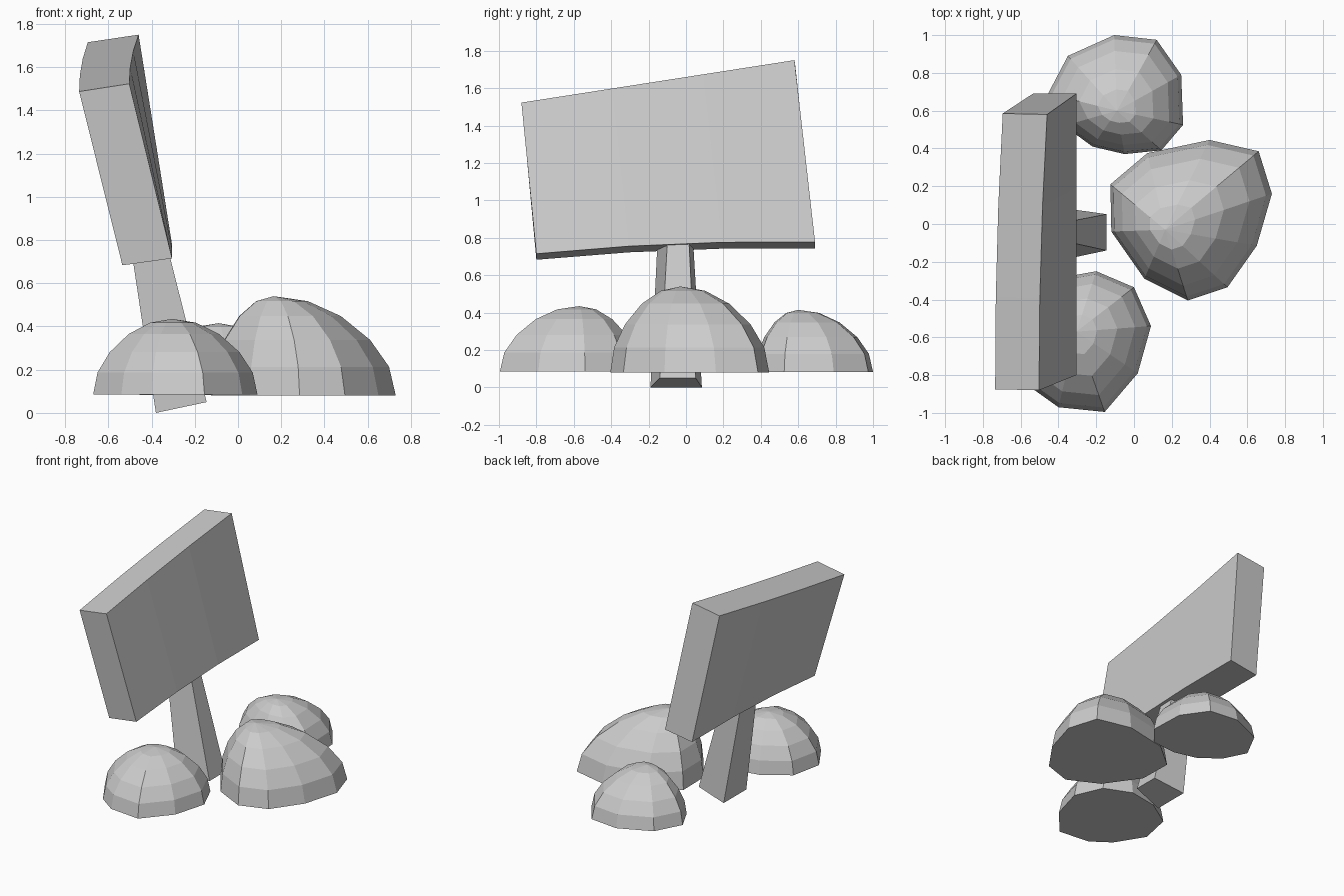
import bpy
from mathutils import Vector

if "Cube" in bpy.data.objects:
    bpy.data.objects.remove(bpy.data.objects["Cube"])


def make_object(name, verts, faces):
    mesh = bpy.data.meshes.new(name)
    mesh.from_pydata([tuple(v) for v in verts], [], faces)
    mesh.update()
    obj = bpy.data.objects.new(name, mesh)
    bpy.context.collection.objects.link(obj)
    return obj


def skin(rings):
    """Vertices plus side faces joining consecutive closed rings."""
    n = len(rings[0])
    verts = [v for ring in rings for v in ring]
    faces = []
    for r in range(len(rings) - 1):
        for i in range(n):
            j = (i + 1) % n
            faces.append((r * n + i, r * n + j, (r + 1) * n + j, (r + 1) * n + i))
    return verts, faces


def loft(name, rings):
    verts, faces = skin(rings)
    n, total = len(rings[0]), len(verts)
    faces.append(tuple(reversed(range(n))))
    faces.append(tuple(range(total - n, total)))
    return make_object(name, verts, faces)


def rock(name, outline, apex, base_z):
    """Faceted half dome: the base outline shrinks towards the apex."""
    top = Vector(apex)
    rings = []
    for spread, rise in ((1, 0), (.945, .29), (.79, .56), (.55, .80), (.28, .95)):
        z = base_z + (top.z - base_z) * rise
        rings.append([Vector((top.x + (x - top.x) * spread,
                              top.y + (y - top.y) * spread, z)) for x, y in outline])
    verts, faces = skin(rings)
    n, tip = len(outline), len(verts)
    verts.append(top)
    faces += [(tip - n + i, tip - n + (i + 1) % n, tip) for i in range(n)]
    faces.append(tuple(reversed(range(n))))
    return make_object(name, verts, faces)


# Sign board: two end sections, with a slight bow between them
near = [Vector(p) for p in ((-.305, -.80, .715), (-.535, -.80, .683),
                            (-.735, -.875, 1.487), (-.503, -.88, 1.523))]
far = [Vector(p) for p in ((-.305, .69, .777), (-.535, .69, .742),
                           (-.695, .585, 1.715), (-.46, .58, 1.75))]
bow = [Vector((0, 0, .02)), Vector((0, 0, .02)), Vector((-.01, 0, 0)), Vector((-.01, 0, 0))]
sections = []
for k in range(4):
    b = 1 if k in (1, 2) else 0
    sections.append([a.lerp(c, k / 3) + d * b for a, c, d in zip(near, far, bow)])
board = loft("sign_board", [list(reversed(s)) for s in sections])

# Leaning tapered post, wider at the back
loft("sign_post", [
    [(-.145, -.14, .05), (-.145, .052, .05), (-.38, .085, 0), (-.38, -.19, 0)],
    [(-.35, -.095, .86), (-.35, .012, .86), (-.505, .035, .83), (-.505, -.15, .83)],
])

# Rocks around the foot of the post
rock("large_rock", [(.73, .16), (.66, .385), (.40, .445), (.07, .375), (-.125, .21),
                    (-.12, -.04), (.055, -.29), (.285, -.405), (.495, -.335), (.65, -.115)],
     (.165, -.03, .54), .08)
rock("back_rock", [(.26, .525), (.25, .79), (.12, .975), (-.105, 1.0), (-.35, .89),
                   (-.455, .69), (-.37, .52), (-.22, .41), (-.05, .37), (.145, .39)],
     (-.09, .60, .415), .083)
rock("front_rock", [(.09, -.54), (0, -.335), (-.20, -.25), (-.42, -.29), (-.62, -.42),
                    (-.67, -.66), (-.54, -.87), (-.40, -.97), (-.155, -.995), (.02, -.79)],
     (-.305, -.57, .435), .085)

# Make every surface point outwards
import bmesh
for obj in bpy.context.collection.objects:
    bm = bmesh.new()
    bm.from_mesh(obj.data)
    bmesh.ops.recalc_face_normals(bm, faces=bm.faces[:])
    bm.to_mesh(obj.data)
    bm.free()
